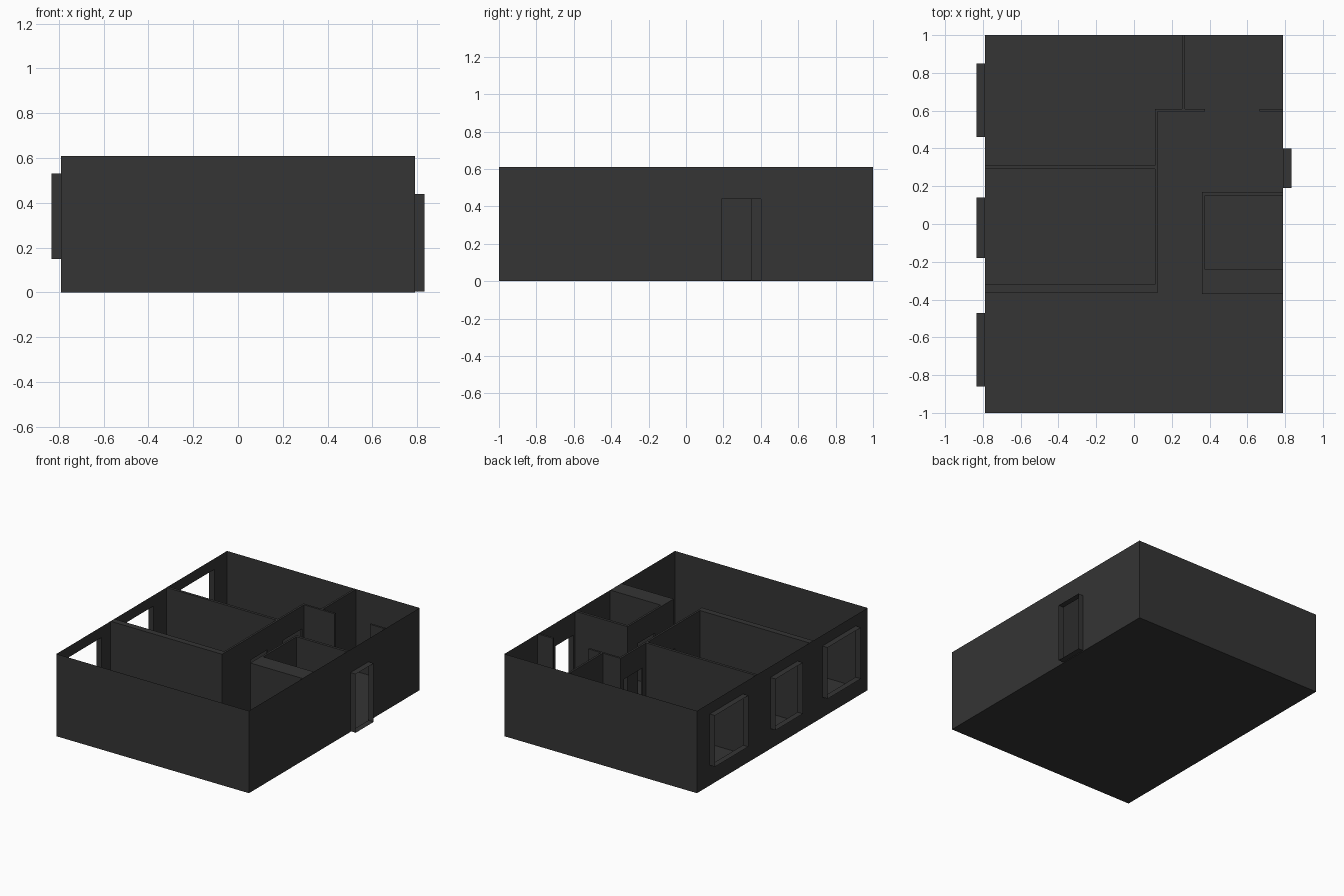
import bpy, bmesh

if "Cube" in bpy.data.objects:
    bpy.data.objects.remove(bpy.data.objects["Cube"])

W, L, H = 0.79, 1.0, 0.61      # half width, half length, wall height
OUT = 0.043                    # how far the window and door frames stick out
DOOR_H = 0.44

mat = bpy.data.materials.new("dark_grey")
mat.diffuse_color = (0.035, 0.035, 0.035, 1)
mat.use_nodes = True
mat.node_tree.nodes["Principled BSDF"].inputs["Base Color"].default_value = mat.diffuse_color


def finish(name, bm, recalc=False):
    bmesh.ops.remove_doubles(bm, verts=bm.verts, dist=1e-5)
    if recalc:
        bmesh.ops.recalc_face_normals(bm, faces=bm.faces)
    bmesh.ops.dissolve_limit(bm, angle_limit=0.01, verts=bm.verts, edges=bm.edges)
    me = bpy.data.meshes.new(name)
    bm.to_mesh(me)
    bm.free()
    me.materials.append(mat)
    ob = bpy.data.objects.new(name, me)
    bpy.context.collection.objects.link(ob)


def quad(bm, *pts):
    bm.faces.new([bm.verts.new(p) for p in pts])


def side_wall(name, x, holes):
    """Single-sheet wall at x, with openings (y0, y1, z0, z1)."""
    bm = bmesh.new()
    ys = sorted({-L, L} | {v for h in holes for v in h[:2]})
    zs = sorted({0, H} | {v for h in holes for v in h[2:]})
    for y0, y1 in zip(ys, ys[1:]):
        for z0, z1 in zip(zs, zs[1:]):
            cy, cz = (y0 + y1) / 2, (z0 + z1) / 2
            if any(h[0] < cy < h[1] and h[2] < cz < h[3] for h in holes):
                continue
            p = [(x, y0, z0), (x, y1, z0), (x, y1, z1), (x, y0, z1)]
            quad(bm, *(p if x > 0 else p[::-1]))
    finish(name, bm)


def frame(name, x, hole):
    """Thin open sleeve reaching outwards from an opening."""
    y0, y1, z0, z1 = hole
    xo = x + (OUT if x > 0 else -OUT)
    ring = [(y0, z0), (y1, z0), (y1, z1), (y0, z1)]
    bm = bmesh.new()
    for (a, b), (c, d) in zip(ring, ring[1:] + ring[:1]):
        quad(bm, (x, a, b), (x, c, d), (xo, c, d), (xo, a, b))
    finish(name, bm, True)


def partitions(name, walls, doors):
    """Union of plan rectangles (x0, x1, y0, y1) with doorways cut out."""
    rects = walls + doors
    ax = [sorted({v for r in rects for v in r[:2]}),
          sorted({v for r in rects for v in r[2:]}), [0, DOOR_H, H]]

    def solid(idx):
        if any(i < 0 or i >= len(a) - 1 for i, a in zip(idx, ax)):
            return False
        x, y, z = [(a[i] + a[i + 1]) / 2 for i, a in zip(idx, ax)]
        inside = lambda r: r[0] < x < r[1] and r[2] < y < r[3]
        return any(map(inside, walls)) and not (z < DOOR_H and any(map(inside, doors)))

    bm = bmesh.new()
    limits = [(-W, W), (-L, L), (0, None)]
    for i in range(len(ax[0]) - 1):
        for j in range(len(ax[1]) - 1):
            for k in range(2):
                if not solid((i, j, k)):
                    continue
                for d in range(3):
                    for s in (0, 1):
                        n = [i, j, k]
                        n[d] += 1 if s else -1
                        c = ax[d][(i, j, k)[d] + s]
                        if solid(n) or c in limits[d]:
                            continue
                        u, v = (d + 1) % 3, (d + 2) % 3
                        pts = []
                        for a, b in ((0, 0), (1, 0), (1, 1), (0, 1)):
                            p = [0, 0, 0]
                            p[d] = c
                            p[u] = ax[u][(i, j, k)[u] + a]
                            p[v] = ax[v][(i, j, k)[v] + b]
                            pts.append(p)
                        quad(bm, *(pts if s else pts[::-1]))
    finish(name, bm)


# floor
bm = bmesh.new()
quad(bm, (-W, -L, 0), (-W, L, 0), (W, L, 0), (W, -L, 0))
finish("floor", bm)

# front and back walls
for name, y in (("front_wall", -L), ("back_wall", L)):
    bm = bmesh.new()
    p = [(-W, y, 0), (W, y, 0), (W, y, H), (-W, y, H)]
    quad(bm, *(p if y < 0 else p[::-1]))
    finish(name, bm)

# side walls with window and entrance frames
windows = [(y0, y1, 0.15, 0.53) for y0, y1 in ((-0.86, -0.47), (-0.18, 0.14), (0.46, 0.85))]
entrance = (0.19, 0.40, 0.005, DOOR_H)
side_wall("left_wall", -W, windows)
side_wall("right_wall", W, [entrance])
for i, w in enumerate(windows):
    frame(f"window_frame_{i + 1}", -W, w)
frame("entrance_frame", W, entrance)

# bedroom and hallway partitions
partitions("room_partitions", [
    (-W, 0.125, -0.365, -0.32),
    (-W, 0.125, 0.29, 0.31),
    (0.11, 0.125, -0.365, 0.61),
    (0.11, 0.375, 0.595, 0.61),
    (0.665, W, 0.595, 0.61),
    (0.255, 0.27, 0.595, L),
], [(0.11, 0.125, 0.35, 0.57), (0.11, 0.125, -0.03, 0.17)])

# small enclosed room against the right wall
partitions("small_room", [
    (0.36, W, -0.37, -0.24),
    (0.36, 0.375, -0.37, 0.17),
    (0.36, W, 0.15, 0.17),
], [(0.36, 0.375, -0.15, 0.05)])
